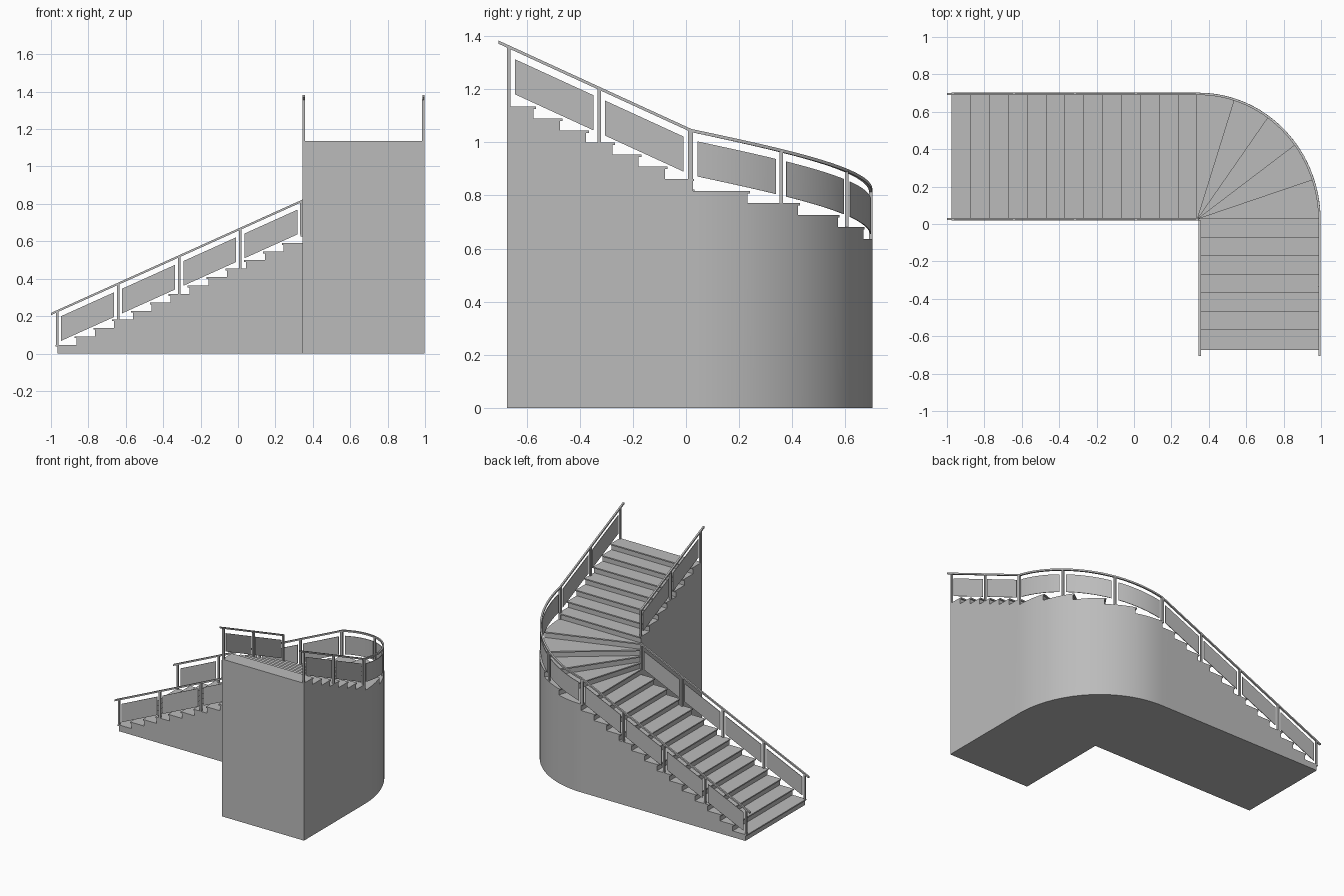
import bpy, bmesh
from math import sin, cos, pi, floor, radians
from mathutils import Vector

old = bpy.data.objects.get("Cube")
if old:
    bpy.data.objects.remove(old)

RISE = 1.135 / 25
PX, PY = 0.345, 0.02             # pivot of the winding steps
RX, RY = 0.653, 0.682            # plan widths of the two flights
X0, Y1 = -0.965, -0.673          # outer ends of the flights
LOW, WIND, UP = 13, 5, 7         # step counts
NOSE, THICK, INSET = 0.01, 0.009, 0.0065
GX, GY = (PX - X0) / LOW, (PY - Y1) / UP
SUB = 6

grey = bpy.data.materials.new("light grey")
grey.use_nodes = True
COLOUR = (0.5, 0.5, 0.5, 1)
grey.diffuse_color = COLOUR
grey.node_tree.nodes["Principled BSDF"].inputs["Base Color"].default_value = COLOUR


def finish(name, bm):
    bmesh.ops.remove_doubles(bm, verts=bm.verts, dist=1e-5)
    bmesh.ops.recalc_face_normals(bm, faces=bm.faces)
    me = bpy.data.meshes.new(name)
    bm.to_mesh(me)
    bm.free()
    me.materials.append(grey)
    ob = bpy.data.objects.new(name, me)
    bpy.context.collection.objects.link(ob)
    bpy.ops.object.select_all(action='DESELECT')
    bpy.context.view_layer.objects.active = ob
    ob.select_set(True)
    bpy.ops.object.shade_smooth_by_angle(angle=radians(30))
    return ob


def face(bm, pts):
    bm.faces.new([bm.verts.new(p) for p in pts])


def prism(bm, plan, z0, z1):
    n = len(plan)
    lo = [bm.verts.new((x, y, z0)) for x, y in plan]
    hi = [bm.verts.new((x, y, z1)) for x, y in plan]
    bm.faces.new(lo)
    bm.faces.new(hi)
    for i in range(n):
        j = (i + 1) % n
        bm.faces.new((lo[i], lo[j], hi[j], hi[i]))


def station(s):
    """Inner and outer plan points at step position s along the stair."""
    if s <= LOW:
        x = X0 + s * GX
        return (x, PY), (x, PY + RY)
    if s <= LOW + WIND:
        a = (s - LOW) / WIND * pi / 2
        return (PX, PY), (PX + RX * sin(a), PY + RY * cos(a))
    y = PY - (s - LOW - WIND) * GY
    return (PX, y), (PX + RX, y)


# Solid body: one ring of stations with walls, tops and risers
TOTAL = LOW + WIND + UP
marks = []
for k in range(TOTAL):
    n = SUB if LOW <= k < LOW + WIND else 1
    marks += [(k + i / n, k + (i + 1) / n, k) for i in range(n)]
bm = bmesh.new()
for s, e, k in marks:
    (ai, ao), (bi, bo) = station(s), station(e)
    z = (k + 1) * RISE - THICK
    winding = LOW <= k < LOW + WIND
    below = max(z - RISE, 0)
    riser = s == k
    for h in (0, z):
        ring = [ai, ao, bo] if winding else [ai, ao, bo, bi]
        face(bm, [(*p, h) for p in ring])
    for a, b, skip in ((ao, bo, False), (ai, bi, winding)):
        if not skip:
            wall = [(*a, 0), (*b, 0), (*b, z), (*a, z)]
            if riser and k:
                wall.append((*a, below))
            face(bm, wall)
    if riser:
        face(bm, [(*ai, below), (*ao, below), (*ao, z), (*ai, z)])
(ai, ao) = station(TOTAL)
top = TOTAL * RISE - THICK
face(bm, [(*ai, 0), (*ao, 0), (*ao, top), (*ai, top)])
finish("stair_body", bm)

# Treads with a small overhanging nosing
bm = bmesh.new()
for k in range(TOTAL):
    z = (k + 1) * RISE
    n = SUB if LOW <= k < LOW + WIND else 1
    inner, outer = station(k)
    if LOW < k < LOW + WIND:
        a = (k - LOW) / WIND * pi / 2
        back = Vector((-cos(a), sin(a))) * NOSE
        front_out = station(k - NOSE / RX * 2 * WIND / pi)[1]
    else:
        back = Vector((-NOSE, 0)) if k <= LOW else Vector((0, NOSE))
        front_out = (outer[0] + back.x, outer[1] + back.y)
        if k == LOW + WIND:
            front_out = station(k - NOSE / RY * 2 * WIND / pi)[1]
    plan = [(inner[0] + back.x, inner[1] + back.y), front_out]
    plan += [station(k + i / n)[1] for i in range(n + 1)]
    plan.append(station(k + 1)[0])
    if n == 1:
        plan.append(inner)
    prism(bm, plan, z - THICK, z)
finish("treads", bm)


def ribbon(bm, pts, half, low, high):
    """Sweep an upright rectangle along a path."""
    pts = [Vector(p) for p in pts]
    rings = []
    for i, p in enumerate(pts):
        t = pts[min(i + 1, len(pts) - 1)] - pts[max(i - 1, 0)]
        side = Vector((t.y, -t.x, 0)).normalized() * half
        rings.append([bm.verts.new(p + side * u + Vector((0, 0, h)))
                      for u, h in ((-1, low), (1, low), (1, high), (-1, high))])
    for a, b in zip(rings, rings[1:]):
        for i in range(4):
            j = (i + 1) % 4
            bm.faces.new((a[i], a[j], b[j], b[i]))
    bm.faces.new(rings[0])
    bm.faces.new(rings[-1])


# Handrail height at the two ends of the turn
Z_LOW = LOW * RISE + 0.227
Z_UP = Z_LOW + WIND * RISE
POST = 0.0065


def lower(y):
    return lambda x: (x, y, Z_LOW + (x - PX) * RISE / GX)


def upper(x):
    return lambda y: (x, y, Z_UP + (PY - y) * RISE / GY)


def turn(a):
    return (PX + (RX - INSET) * sin(a), PY + (RY - INSET) * cos(a),
            Z_LOW + (Z_UP - Z_LOW) * a / (pi / 2))


def spread(a, b, n):
    return [a + (b - a) * i / n for i in range(n + 1)]


def level(f, v):
    """Tread height under a post."""
    if f is turn:
        k = LOW + min(floor(v / (pi / 2) * WIND), WIND - 1)
    elif f(0)[0] == 0:
        k = max(floor((v - X0 + NOSE) / GX), 0)
    else:
        k = LOW + WIND + min(floor((PY - v + NOSE) / GY), UP - 1)
    return (k + 1) * RISE


def guard(name, legs):
    """Legs are (path, post values, rail start, rail end, samples per bay)."""
    rail, posts, panels = bmesh.new(), bmesh.new(), bmesh.new()
    line = []
    for f, vals, start, end, n in legs:
        line += [f(v) for v in spread(start, end, n * (len(vals) - 1))]
        for v in vals:
            x, y, z = f(v)
            prism(posts, [(x - POST, y - POST), (x + POST, y - POST),
                          (x + POST, y + POST), (x - POST, y + POST)], level(f, v), z)
        for a, b in zip(vals, vals[1:]):
            gap = (b - a) * 0.066
            ribbon(panels, [f(v) for v in spread(a + gap, b - gap, n)], 0.002, -0.168, -0.036)
    path = [p for i, p in enumerate(line)
            if i == 0 or (Vector(p) - Vector(line[i - 1])).length > 1e-4]
    ribbon(rail, path, 0.006, -0.006, 0.006)
    finish(name + "_handrail", rail)
    finish(name + "_posts", posts)
    finish(name + "_panels", panels)


low_posts = spread(X0 - 0.002, PX - POST, 4)
up_posts = spread(PY - POST, Y1 + POST, 2)
END_X, END_Y = -1.0, -0.705
guard("outer", [(lower(PY + RY - INSET), low_posts, END_X, PX, 1),
                (turn, spread(0, pi / 2, 3), 0, pi / 2, 12),
                (upper(PX + RX - INSET), up_posts, PY, END_Y, 1)])
guard("inner_lower", [(lower(PY + INSET), low_posts, END_X, PX, 1)])
guard("inner_upper", [(upper(PX + INSET), up_posts, PY, END_Y, 1)])
